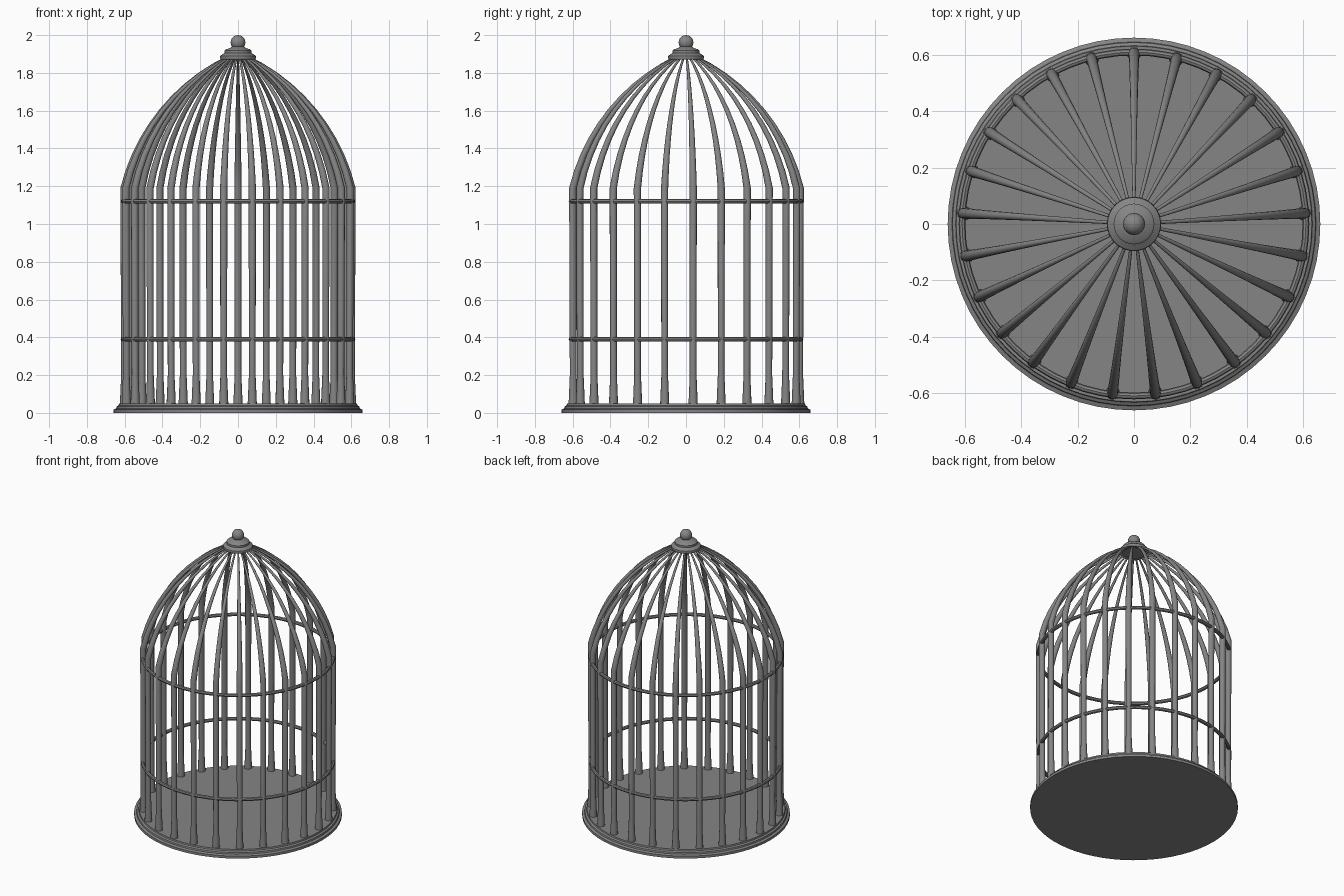
import bpy, bmesh
from math import sin, cos, pi, radians
from mathutils import Vector

if "Cube" in bpy.data.objects:
    bpy.data.objects.remove(bpy.data.objects["Cube"])

BARS = 25
iron = bpy.data.materials.new("dark_iron")
iron.diffuse_color = (0.235, 0.235, 0.235, 1)
iron.use_nodes = True
iron.node_tree.nodes["Principled BSDF"].inputs["Base Color"].default_value = iron.diffuse_color


def make_object(name, bm):
    bmesh.ops.recalc_face_normals(bm, faces=bm.faces)
    mesh = bpy.data.meshes.new(name)
    bm.to_mesh(mesh)
    bm.free()
    mesh.materials.append(iron)
    obj = bpy.data.objects.new(name, mesh)
    bpy.context.collection.objects.link(obj)
    bpy.ops.object.select_all(action='DESELECT')
    obj.select_set(True)
    bpy.context.view_layer.objects.active = obj
    bpy.ops.object.shade_smooth_by_angle(angle=radians(40))
    return obj


def skin(bm, rings, closed=False):
    """Join consecutive vertex rings with quads, capping open ends."""
    n = len(rings[0])
    for i in range(len(rings) if closed else len(rings) - 1):
        a, b = rings[i], rings[(i + 1) % len(rings)]
        for k in range(n):
            bm.faces.new((a[k], a[(k + 1) % n], b[(k + 1) % n], b[k]))
    if not closed:
        bm.faces.new(rings[0])
        bm.faces.new(rings[-1])


def lathe(name, profile, sides, closed=False):
    bm = bmesh.new()
    rings = [[bm.verts.new((r * cos(2 * pi * k / sides), r * sin(2 * pi * k / sides), z))
              for k in range(sides)] for r, z in profile]
    skin(bm, rings, closed)
    return make_object(name, bm)


# Stepped round base
lathe("base", [(0.66, 0), (0.66, 0.017), (0.645, 0.023), (0.643, 0.034),
               (0.632, 0.040), (0.630, 0.05)], 64)

# Horizontal wire hoops
for name, z in (("lower_hoop", 0.39), ("upper_hoop", 1.12)):
    lathe(name, [(0.609 + 0.012 * cos(i * pi / 4), z + 0.012 * sin(i * pi / 4))
                 for i in range(8)], 64, closed=True)

# Bars: flared foot, straight shaft (radius, height, thickness) ...
path = [(0.602, 0.04, 0.025), (0.602, 0.06, 0.024), (0.602, 0.20, 0.018)]
# ... then a tapering circular arc for the dome
for i in range(11):
    t = i / 10
    a = radians(13 + 50.8 * t)
    path.append((-0.409 + 1.04 * cos(a), 0.955 + 1.04 * sin(a), 0.0195 - 0.0145 * t))
SIDES = 12
bm = bmesh.new()
for b in range(BARS):
    a = pi / 2 + 2 * pi * b / BARS
    out, side = Vector((cos(a), sin(a), 0)), Vector((-sin(a), cos(a), 0))
    pts = [out * r + Vector((0, 0, z)) for r, z, t in path]
    rings = []
    for i, p in enumerate(pts):
        before = (p - pts[i - 1]).normalized() if i else Vector()
        after = (pts[i + 1] - p).normalized() if i + 1 < len(pts) else Vector()
        normal = side.cross((before + after).normalized())
        rings.append([bm.verts.new(p + path[i][2] * (side * cos(2 * pi * k / SIDES)
                                                     + normal * sin(2 * pi * k / SIDES)))
                      for k in range(SIDES)])
    skin(bm, rings)
make_object("bars", bm)

# Crown cap where the bars meet
lathe("crown", [(0.092, 1.872), (0.096, 1.880), (0.094, 1.890), (0.082, 1.898),
                (0.072, 1.905), (0.072, 1.918), (0.064, 1.925), (0.045, 1.930),
                (0.030, 1.940)], 32)

# Ball finial
bm = bmesh.new()
bmesh.ops.create_uvsphere(bm, u_segments=24, v_segments=14, radius=0.039)
bmesh.ops.translate(bm, verts=bm.verts, vec=(0, 0, 1.961))
make_object("finial", bm)
